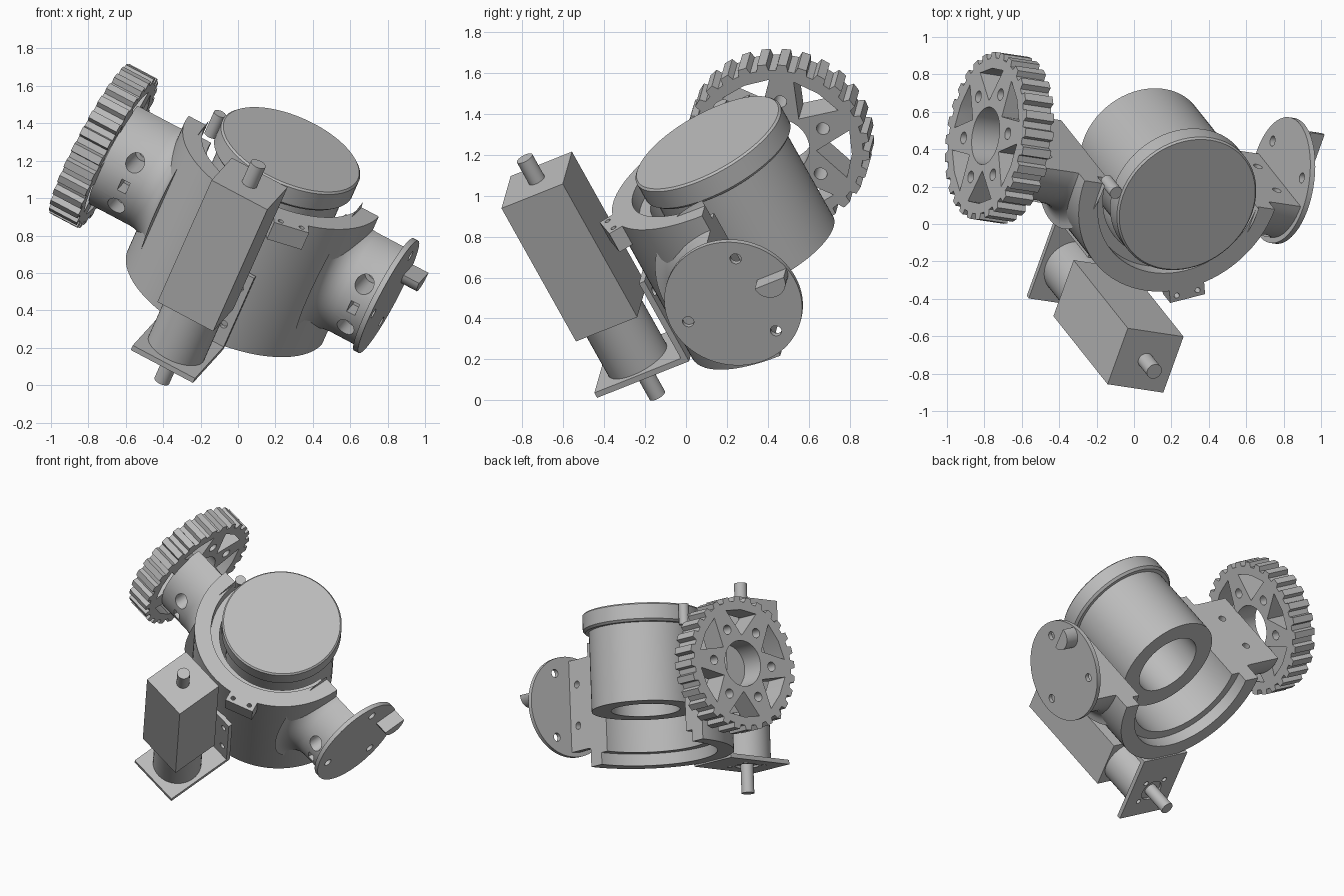
import bpy, bmesh, math
from mathutils import Matrix, Vector

if "Cube" in bpy.data.objects:
    bpy.data.objects.remove(bpy.data.objects["Cube"], do_unlink=True)

# Material
grey = bpy.data.materials.new("plain_grey")
grey.use_nodes = True
COL = (0.5, 0.5, 0.5, 1)
grey.diffuse_color = COL
grey.node_tree.nodes["Principled BSDF"].inputs["Base Color"].default_value = COL

# Tilted frame of the whole assembly: u = pivot axis, w = can axis, v = rearward
w = Vector((0.362, -0.455, 0.813)).normalized()
v = w.cross(Vector((0.877, -0.132, -0.465))).normalized()
u = v.cross(w)
FRAME = Matrix.Translation((0.10, 0.337, 0.845)) @ Matrix((u, v, w)).transposed().to_4x4()
parts = []


def place(p, axis):
    """Turn (x, y, height) about the given axis into (u, v, w)."""
    x, y, h = p
    return {"u": (h, x, y), "v": (y, h, x), "w": (x, y, h)}[axis]


def finish(name, bm):
    bmesh.ops.remove_doubles(bm, verts=bm.verts, dist=1e-5)
    bmesh.ops.recalc_face_normals(bm, faces=bm.faces)
    mesh = bpy.data.meshes.new(name)
    bm.to_mesh(mesh)
    bm.free()
    mesh.materials.append(grey)
    ob = bpy.data.objects.new(name, mesh)
    bpy.context.scene.collection.objects.link(ob)
    parts.append(ob)
    return ob


def prism(name, pts, h0, h1, axis="w"):
    bm = bmesh.new()
    lo, hi = [[bm.verts.new(place((x, y, h), axis)) for x, y in pts] for h in (h0, h1)]
    bm.faces.new(lo)
    bm.faces.new(hi)
    for i in range(len(pts)):
        j = (i + 1) % len(pts)
        bm.faces.new((lo[i], lo[j], hi[j], hi[i]))
    return finish(name, bm)


def polar(r, a, cx=0, cy=0):
    return (cx + r * math.cos(a), cy + r * math.sin(a))


def rod(name, r, h0, h1, axis="w", cx=0, cy=0, n=48):
    return prism(name, [polar(r, math.tau * i / n, cx, cy) for i in range(n)], h0, h1, axis)


def box(name, u0, u1, v0, v1, w0, w1):
    return prism(name, [(u0, v0), (u1, v0), (u1, v1), (u0, v1)], w0, w1)


def revolve(name, prof, axis="w", a0=0, a1=math.tau, n=64):
    """Sweep a closed (radius, height) profile; part turns get end caps."""
    bm = bmesh.new()
    full = a1 - a0 > 6.28
    rings = []
    for i in range(n + 1):
        a = a0 + (a1 - a0) * i / n
        rings.append([bm.verts.new(place((*polar(r, a), h), axis)) for r, h in prof])
    for p, q in zip(rings, rings[1:]):
        for i in range(len(prof)):
            j = (i + 1) % len(prof)
            if prof[i][0] == 0 and prof[j][0] == 0:
                continue
            bm.faces.new((p[i], p[j], q[j], q[i]))
    if not full:
        bm.faces.new(rings[0])
        bm.faces.new(rings[-1])
    bmesh.ops.remove_doubles(bm, verts=bm.verts, dist=1e-5)
    bmesh.ops.dissolve_degenerate(bm, dist=1e-5, edges=bm.edges)
    return finish(name, bm)


def cut(ob, cutters):
    for c in cutters:
        c.hide_render = True
        mod = ob.modifiers.new("cut", "BOOLEAN")
        mod.operation, mod.solver, mod.object = "DIFFERENCE", "EXACT", c
        bpy.context.view_layer.objects.active = ob
        bpy.ops.object.modifier_apply(modifier=mod.name)
        parts.remove(c)
        bpy.data.objects.remove(c, do_unlink=True)


# Can with a wide lid and a blind bore underneath
revolve("can", [(0, 0.51), (0.39, 0.51), (0.40, 0.50), (0.40, 0.40), (0.385, 0.385),
                (0.36, 0.385), (0.36, -0.15), (0.23, -0.15), (0.23, 0.2), (0, 0.2)])
rod("lid_pin", 0.035, 0.36, 0.5, cx=-0.43, n=24)

# Half-round cradle with stepped inner lips
revolve("cradle", [(0.58, -0.44), (0.58, 0.40), (0.47, 0.40), (0.47, 0.32), (0.41, 0.32),
                   (0.41, -0.36), (0.47, -0.36), (0.47, -0.44)], "w", math.pi, math.tau)
tab = box("cradle_tab", -0.1, 0.1, -0.645, -0.5, 0.29, 0.40)
cut(tab, [rod("tab_hole", 0.015, 0.2, 0.5, cx=s * 0.06, cy=-0.61, n=16) for s in (-1, 1)])
tab.data.transform(Matrix.Rotation(math.radians(24), 4, "Z"))

# Half-round pivot bosses with flared roots and bolt holes
for side, s, end in (("left", 1, 0.78), ("right", -1, 0.855)):
    flare = [(0.31 + 0.12 * (1 - math.sin(t * math.pi / 12)), s * (0.61 - 0.14 * math.cos(t * math.pi / 12)))
             for t in range(7)]
    boss = revolve(side + "_boss", [(0, s * 0.47)] + flare + [(0.31, s * end), (0, s * end)],
                   "u", math.pi / 2, math.pi * 1.5, 40)
    holes = []
    for k in (-1, 1):
        holes.append(rod("bore", 0.05, -0.5, -0.12, "v", k * 0.14, s * 0.70, 24))
        holes.append(rod("bolt_hole", 0.025, -0.3, 0.1, "v", k * 0.14, s * 0.70, 16))
    holes.append(box("slot", s * 0.70 - 0.025, s * 0.70 + 0.025, -0.5, -0.2, -0.035, 0.035))
    cut(boss, holes)

# End disc with three holes and a half-round stop
disc = rod("end_disc", 0.34, 0.775, 0.805, "u", n=72)
cut(disc, [rod("disc_hole", 0.028, 0.7, 0.9, "u", *polar(0.25, math.radians(a)), 20)
           for a in (60, 180, 300)])
prism("disc_stop", [polar(0.08, math.pi + math.pi * i / 16, 0.25, 0.07) for i in range(17)],
      0.80, 0.90, "u")

# Toothed wheel with centre hole, triangular windows and round holes
TEETH = 28
outline = []
for i in range(TEETH):
    for f, r in ((0, 0.42), (0.36, 0.42), (0.46, 0.452), (0.9, 0.452)):
        outline.append(polar(r, math.tau * (i + f) / TEETH))
wheel = prism("toothed_wheel", outline, -1.02, -0.85, "u")
cutters = [rod("wheel_bore", 0.155, -1.1, -0.8, "u")]
for i in range(6):
    a = math.radians(60 * i + 30)
    window = [polar(0.19, a), polar(0.37, a - 0.36), polar(0.365, a), polar(0.37, a + 0.36)]
    cutters.append(prism("window", window, -1.1, -0.8, "u"))
    cutters.append(rod("wheel_hole", 0.032, -1.1, -0.8, "u", *polar(0.25, a + math.pi / 6), 20))
cut(wheel, cutters)

# Motor: square gearbox, round body and shafts
MV = -0.87
box("motor_box", -0.17, 0.17, MV - 0.17, MV + 0.17, -0.14, 0.66)
rod("motor_body", 0.162, -0.43, -0.13, cy=MV)
rod("upper_shaft", 0.043, 0.65, 0.79, cy=MV, n=24)
rod("lower_shaft", 0.043, -0.635, -0.40, cy=MV, n=24)

# L-shaped motor bracket
base = box("bracket_base", -0.19, 0.19, -1.08, -0.57, -0.45, -0.42)
cut(base, [rod("pilot", 0.08, -0.5, -0.435, cy=MV, n=32)]
    + [rod("screw_hole", 0.018, -0.5, -0.4, cx=x * 0.08, cy=MV + y * 0.08, n=16)
       for x in (-1, 1) for y in (-1, 1)])
back = box("bracket_back", -0.19, 0.19, -0.60, -0.57, -0.45, 0.03)
cut(back, [rod("mount_hole", 0.022, -0.7, -0.5, "v", h, x, 16)
           for h in (-0.3, -0.06) for x in (-0.14, 0.14)])

# Tilt everything into place and shade
bpy.ops.object.select_all(action="DESELECT")
for ob in parts:
    ob.data.transform(FRAME)
    ob.select_set(True)
bpy.context.view_layer.objects.active = parts[0]
bpy.ops.object.shade_smooth_by_angle(angle=math.radians(30))
